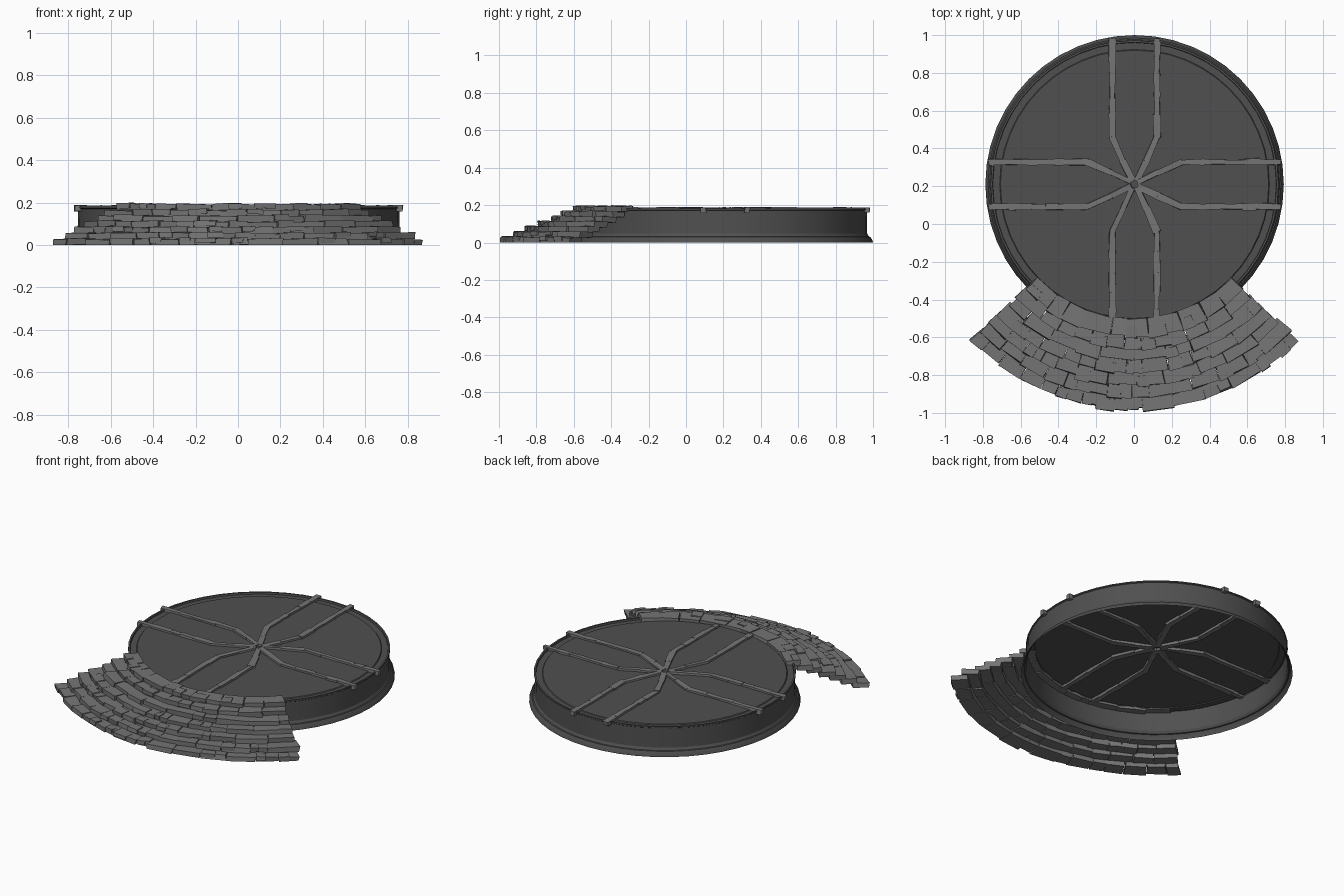
import bpy, bmesh, math, random
from mathutils import Vector, Matrix

random.seed(7)
if "Cube" in bpy.data.objects:
    bpy.data.objects.remove(bpy.data.objects["Cube"])

CENTRE = Vector((0.003, 0.21, 0))


def material(name, value):
    m = bpy.data.materials.new(name)
    m.use_nodes = True
    colour = (value, value, value, 1)
    m.diffuse_color = colour
    m.node_tree.nodes["Principled BSDF"].inputs["Base Color"].default_value = colour
    return m


DARK = material("dark slate", 0.08)
STONE = material("grey stone", 0.178)


def finish(bm, name, mat):
    bmesh.ops.recalc_face_normals(bm, faces=bm.faces)
    mesh = bpy.data.meshes.new(name)
    bm.to_mesh(mesh)
    bm.free()
    mesh.materials.append(mat)
    ob = bpy.data.objects.new(name, mesh)
    ob.location = CENTRE
    bpy.context.collection.objects.link(ob)
    return ob


def jitter(amount):
    return random.uniform(-amount, amount)


def block(bm, place, u0, u1, v0, v1, z0, z1, rough):
    """Rough-cut stone; place(u, v) maps its plan to the ground."""
    bm_verts = []
    for z in (z0, z1):
        for u, v in ((u0, v0), (u1, v0), (u1, v1), (u0, v1)):
            p = place(u, v)
            bm_verts.append(bm.verts.new((p.x + jitter(rough), p.y + jitter(rough),
                                          max(0, z + jitter(rough * 0.6)))))
    low, high = bm_verts[:4], bm_verts[4:]
    bm.faces.new(low[::-1])
    bm.faces.new(high)
    for i in range(4):
        j = (i + 1) % 4
        bm.faces.new((low[i], low[j], high[j], high[i]))


# Hollow round platform: flanged foot, wall, raised rim and top
profile = [(0.79, 0), (0.787, 0.012), (0.775, 0.03), (0.768, 0.032), (0.759, 0.047),
           (0.757, 0.17), (0.763, 0.174), (0.762, 0.181), (0.752, 0.181),
           (0.75, 0.17), (0.714, 0.17), (0.71, 0.175)]
SIDES = 48
bm = bmesh.new()
rings = []
for r, z in profile:
    rings.append([bm.verts.new((r * math.cos(math.tau * i / SIDES),
                                r * math.sin(math.tau * i / SIDES), z))
                  for i in range(SIDES)])
for a, b in zip(rings, rings[1:]):
    for i in range(SIDES):
        j = (i + 1) % SIDES
        bm.faces.new((a[i], a[j], b[j], b[i]))
bm.faces.new(rings[-1])
platform = finish(bm, "platform", DARK)
bpy.ops.object.select_all(action='DESELECT')
platform.select_set(True)
bpy.context.view_layer.objects.active = platform
bpy.ops.object.shade_smooth_by_angle(angle=math.radians(25))

# Stone inlay strips: mirrored pairs, repeated four times around the centre
path = [Vector(p) for p in ((0.118, 0.77), (0.118, 0.25), (0.062, 0.125), (0.012, 0.018))]
bm = bmesh.new()
for turn in range(4):
    spin = Matrix.Rotation(turn * math.pi / 2, 2)
    for side in (-1, 1):
        for a, b in zip(path, path[1:]):
            length = (b - a).length
            along = (b - a).normalized()
            across = Vector((-along.y, along.x))

            def place(u, v):
                p = a + along * u + across * v
                return spin @ Vector((p.x * side, p.y))

            count = max(1, round(length / 0.1))
            cuts = [length * (i + (jitter(0.25) if 0 < i < count else 0)) / count
                    for i in range(count + 1)]
            for u0, u1 in zip(cuts, cuts[1:]):
                w = random.uniform(0.014, 0.019)
                block(bm, place, u0 - 0.003, u1 + 0.003, -w, w, 0.16, 0.187, 0.004)
finish(bm, "inlay_strips", STONE)


# Fan of curved steps: one ring of rough stones per step
def polar(angle, radius):
    return Vector((radius * math.sin(angle), -radius * math.cos(angle)))


STEPS = 7
SPREAD = math.radians(46.5)
for step in range(STEPS):
    bm = bmesh.new()
    outer = 1.195 - 0.065 * step
    top = 0.03 + 0.0272 * step
    angle = -SPREAD + jitter(0.012)
    end = SPREAD + jitter(0.012)
    while angle < end:
        nxt = angle + random.uniform(0.08, 0.19) / outer
        if end - nxt < 0.06:
            nxt = end
        front = outer + jitter(0.009)
        lift = jitter(0.003)
        block(bm, polar, angle + 0.001, nxt - 0.001, outer - 0.092, front,
              top - 0.032 + lift, top + lift, 0.0055)
        # Thin chipped slab on some stones
        if random.random() < 0.35:
            mid = angle + (nxt - angle) * random.uniform(0.4, 0.7)
            block(bm, polar, angle, mid, outer - 0.05, front + 0.005,
                  top - 0.02, top + 0.004, 0.004)
        angle = nxt
    finish(bm, "step_%d" % (step + 1), STONE)
